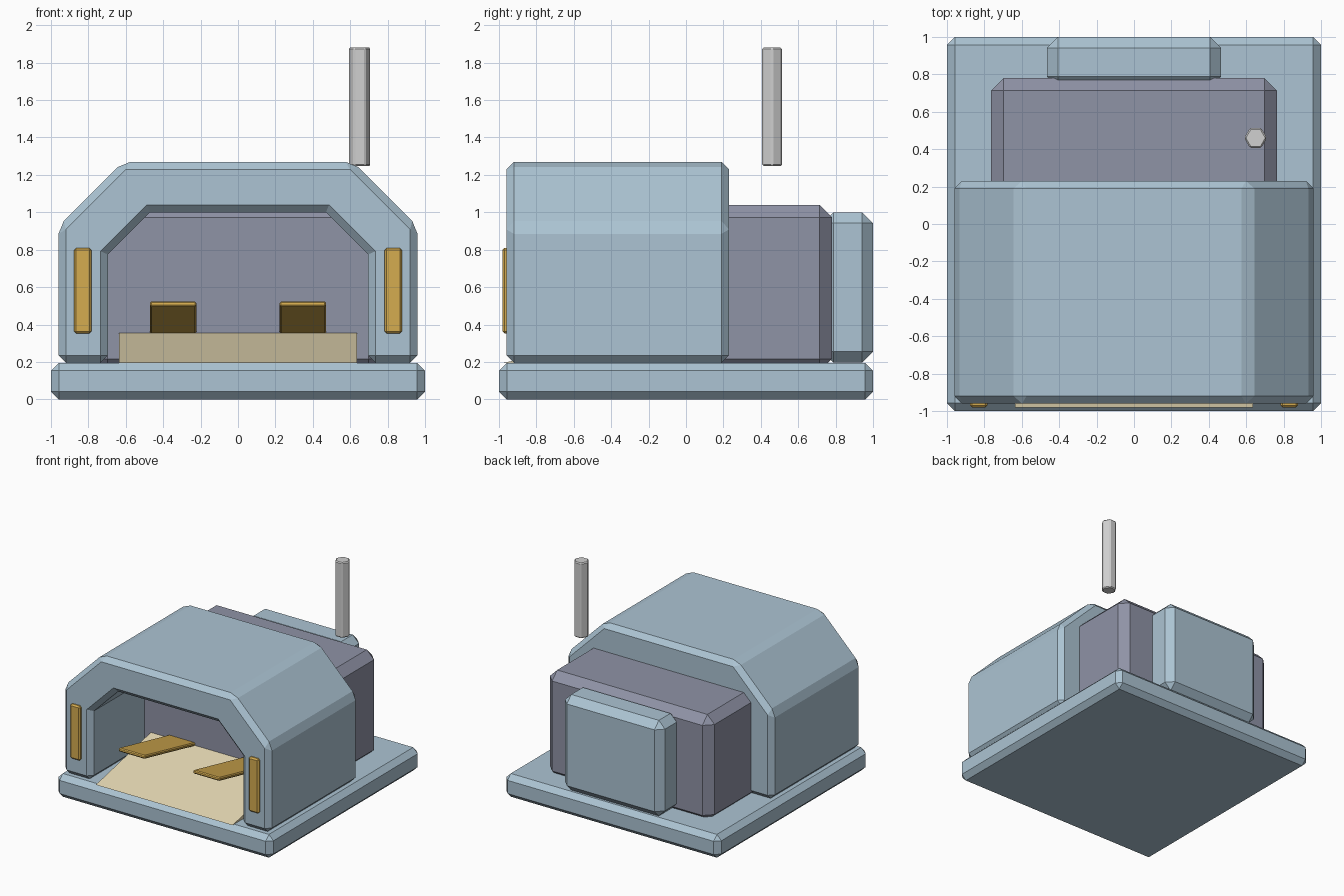
import bpy, bmesh, math
from mathutils import Matrix

if "Cube" in bpy.data.objects:
    bpy.data.objects.remove(bpy.data.objects["Cube"])


def material(name, hex_code):
    def lin(c):
        return c / 12.92 if c <= 0.04045 else ((c + 0.055) / 1.055) ** 2.4
    m = bpy.data.materials.new(name)
    rgb = [lin(int(hex_code[i:i + 2], 16) / 255) for i in (0, 2, 4)]
    m.diffuse_color = (*rgb, 1)
    m.use_nodes = True
    m.node_tree.nodes["Principled BSDF"].inputs["Base Color"].default_value = m.diffuse_color
    return m


BLUE = material("pale_blue", "ACC4D3")
GREY = material("violet_grey", "8F93A6")
GOLD = material("gold", "D5AC50")
CREAM = material("cream", "E6D9B4")
SILVER = material("silver", "D0D0D0")


def finish(name, bm, mat, bevel=0.0):
    """Chamfer the convex edges and turn the mesh into an object."""
    bmesh.ops.recalc_face_normals(bm, faces=bm.faces)
    if bevel:
        edges = [e for e in bm.edges if e.calc_face_angle_signed() > 0.5]
        bmesh.ops.bevel(bm, geom=edges, offset=bevel, segments=1,
                        profile=0.5, affect='EDGES', clamp_overlap=True)
    me = bpy.data.meshes.new(name)
    bm.to_mesh(me)
    bm.free()
    me.materials.append(mat)
    ob = bpy.data.objects.new(name, me)
    bpy.context.collection.objects.link(ob)
    return ob


def box(name, lo, hi, mat, bevel=0.0):
    bm = bmesh.new()
    size = [b - a for a, b in zip(lo, hi)]
    mid = [(a + b) / 2 for a, b in zip(lo, hi)]
    bmesh.ops.create_cube(bm, size=1, matrix=Matrix.Translation(mid) @ Matrix.Diagonal((*size, 1)))
    return finish(name, bm, mat, bevel)


def prism(name, points, offset, mat, bevel=0.0):
    """Extrude a closed outline of 3D points along an offset."""
    bm = bmesh.new()
    face = bm.faces.new([bm.verts.new(p) for p in points])
    ext = bmesh.ops.extrude_face_region(bm, geom=[face], use_keep_orig=True)
    verts = [g for g in ext["geom"] if isinstance(g, bmesh.types.BMVert)]
    bmesh.ops.translate(bm, vec=offset, verts=verts)
    return finish(name, bm, mat, bevel)


# base slab
box("base", (-1, -1, 0), (1, 1, 0.195), BLUE, 0.042)

# arched front hood with an open underside
half = [(0.695, 0.195), (0.96, 0.195), (0.96, 0.925), (0.615, 1.27)]
inner = [(0.47, 1.0), (0.695, 0.775)]
outline = half + [(-x, z) for x, z in reversed(half)]
outline += [(-x, z) for x, z in reversed(inner)] + inner
prism("hood", [(x, -0.96, z) for x, z in outline], (0, 1.19, 0), BLUE, 0.04)

# rear body and the slab on its back
box("rear_body", (-0.765, -0.25, 0.15), (0.765, 0.78, 1.04), GREY, 0.067)
box("back_panel", (-0.465, 0.73, 0.197), (0.465, 1.0, 1.0), BLUE, 0.058)

# sloping floor inside the hood
prism("floor_ramp", [(-0.635, -0.98, 0.194), (-0.635, -0.2, 0.367), (-0.635, -0.2, 0.194)],
      (1.27, 0, 0), CREAM)

for side, label in ((-1, "left"), (1, "right")):
    # upright marker lamp on the hood front
    x = side * 0.83
    box("lamp_" + label, (x - 0.047, -0.982, 0.352), (x + 0.047, -0.93, 0.81), GOLD, 0.012)
    # tilted flap reaching out from the rear body
    flap = box("flap_" + label, (-0.124, 0, 0), (0.124, 0.78, 0.028), GOLD, 0.008)
    flap.location = (side * 0.347, -0.92, 0.497)
    flap.rotation_euler = (-math.radians(12.3), 0, 0)

# floating six-sided chimney
hexagon = [(0.65 + 0.061 * math.cos(i * math.pi / 3),
            0.46 + 0.061 * math.sin(i * math.pi / 3), 1.247) for i in range(6)]
prism("chimney", hexagon, (0, 0, 0.633), SILVER, 0.008)
